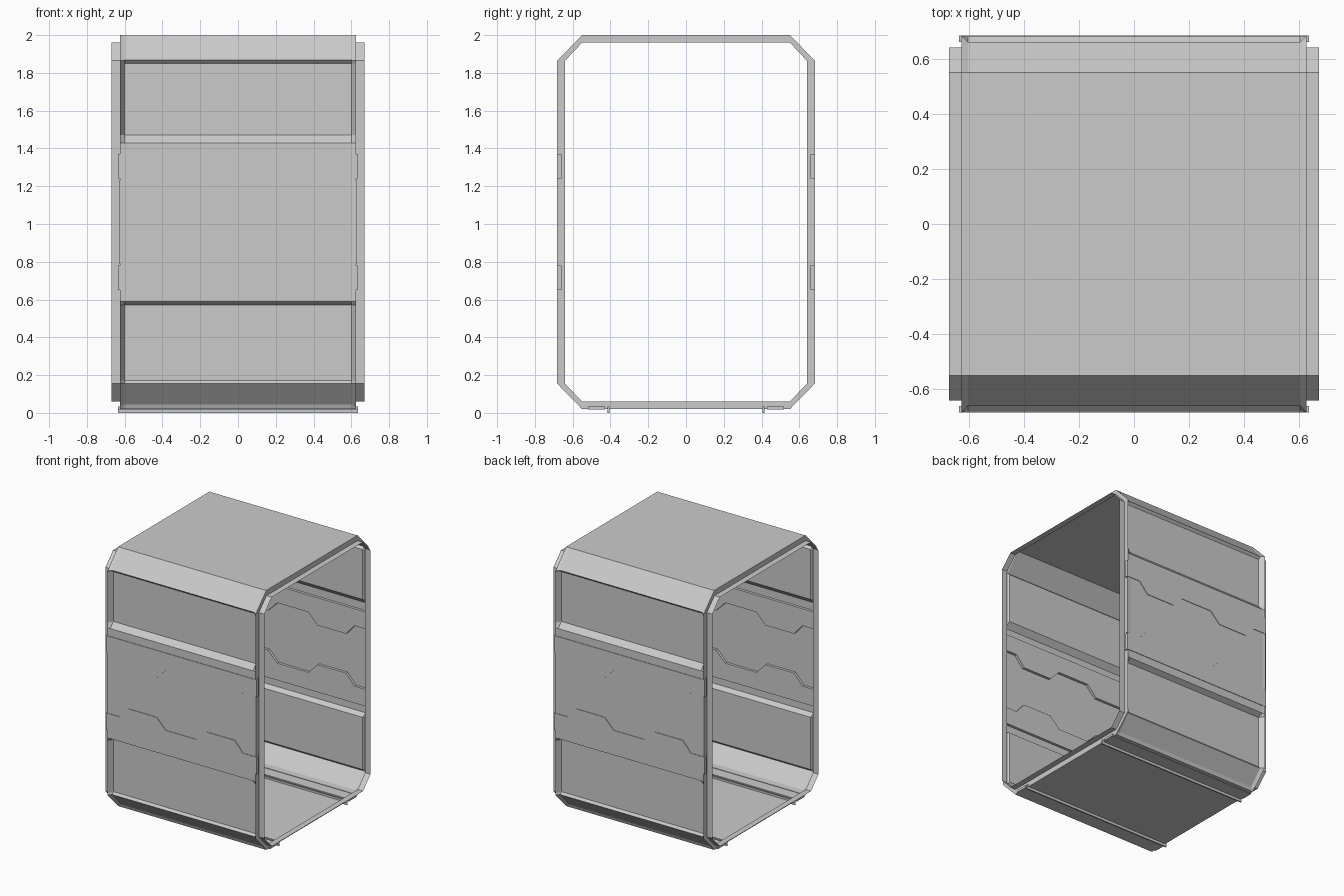
import bpy, bmesh

if "Cube" in bpy.data.objects:
    bpy.data.objects.remove(bpy.data.objects["Cube"])

MID = 1.01  # mid height of the walls


def finish(bm, name):
    bmesh.ops.remove_doubles(bm, verts=bm.verts, dist=0.0005)
    bmesh.ops.recalc_face_normals(bm, faces=bm.faces)
    me = bpy.data.meshes.new(name)
    bm.to_mesh(me)
    bm.free()
    ob = bpy.data.objects.new(name, me)
    bpy.context.collection.objects.link(ob)
    return ob


def box(name, lo, hi):
    bm = bmesh.new()
    bmesh.ops.create_cube(bm, size=1)
    for v in bm.verts:
        v.co = [(a + b) / 2 + c * (b - a) for a, b, c in zip(lo, hi, v.co)]
    return finish(bm, name)


def slab(name, outline, y0, y1):
    """Extrude an outline in the x-z plane from y0 to y1."""
    bm = bmesh.new()
    face = bm.faces.new([bm.verts.new((x, y0, z)) for x, z in outline])
    ext = bmesh.ops.extrude_face_region(bm, geom=[face])
    for v in ext['geom']:
        if isinstance(v, bmesh.types.BMVert):
            v.co.y = y1
    bm.normal_update()
    return finish(bm, name)


def closed(half):
    return half + [(-y, z) for y, z in reversed(half)]


# Tube cross-sections (y, z), right half from floor to ceiling
sheet = [(.55, .02), (.56, .045), (.657, .155), (.642, .172), (.642, .57), (.68, .59),
         (.68, 1.43), (.642, 1.47), (.642, 1.85), (.66, 1.867), (.55, 1.998)]
heights = [z for y, z in sheet[3:9]]
rim = [(.55, .02), (.56, .03), (.682, .155)] + [(.682, z) for z in heights] + [(.682, 1.865), (.55, 2.0)]
inner = [(.55, .06), (.552, .062), (.64, .155)] + [(.64, z) for z in heights] + [(.64, 1.865), (.55, 1.96)]

# Corridor shell: recessed sheet, raised end rims and narrower end collars
bm = bmesh.new()
stations = [(-.67, inner), (-.625, inner), (-.625, rim), (-.602, sheet)]
stations += [(-x, p) for x, p in reversed(stations)]
loops = [[bm.verts.new((x, y, z)) for y, z in closed(p)] for x, p in stations]
for a, b in zip(loops, loops[1:]):
    n = len(a)
    for i in range(n):
        j = (i + 1) % n
        bm.faces.new((a[i], a[j], b[j], b[i]))
finish(bm, "corridor_shell")

# Stepped trim plates, above and below the middle of each wall
steps = [(.635, 1.24), (.52, 1.24), (.45, 1.16), (.21, 1.16), (.13, 1.24)]
outline = [(-x, z) for x, z in steps] + list(reversed(steps)) + [(.635, 1.37), (-.635, 1.37)]
for side, s in (("front", -1), ("back", 1)):
    slab(side + "_upper_trim", outline, s * .66, s * .684)
    slab(side + "_lower_trim", [(x, 2 * MID - z) for x, z in outline], s * .66, s * .684)
    # End fillers between the trim plates
    for e in (-1, 1):
        xs = sorted((e * .615, e * .63))
        ys = sorted((s * .66, s * .681))
        box(side + "_edge_strip", (xs[0], ys[0], .79), (xs[1], ys[1], 1.23))
    # Floor rails
    ys = sorted((s * .405, s * .415))
    box(side + "_floor_rail", (-.635, ys[0], 0), (.635, ys[1], .035))
    ys = sorted((s * .43, s * .52))
    box(side + "_floor_plate", (-.635, ys[0], .018), (.635, ys[1], .035))
